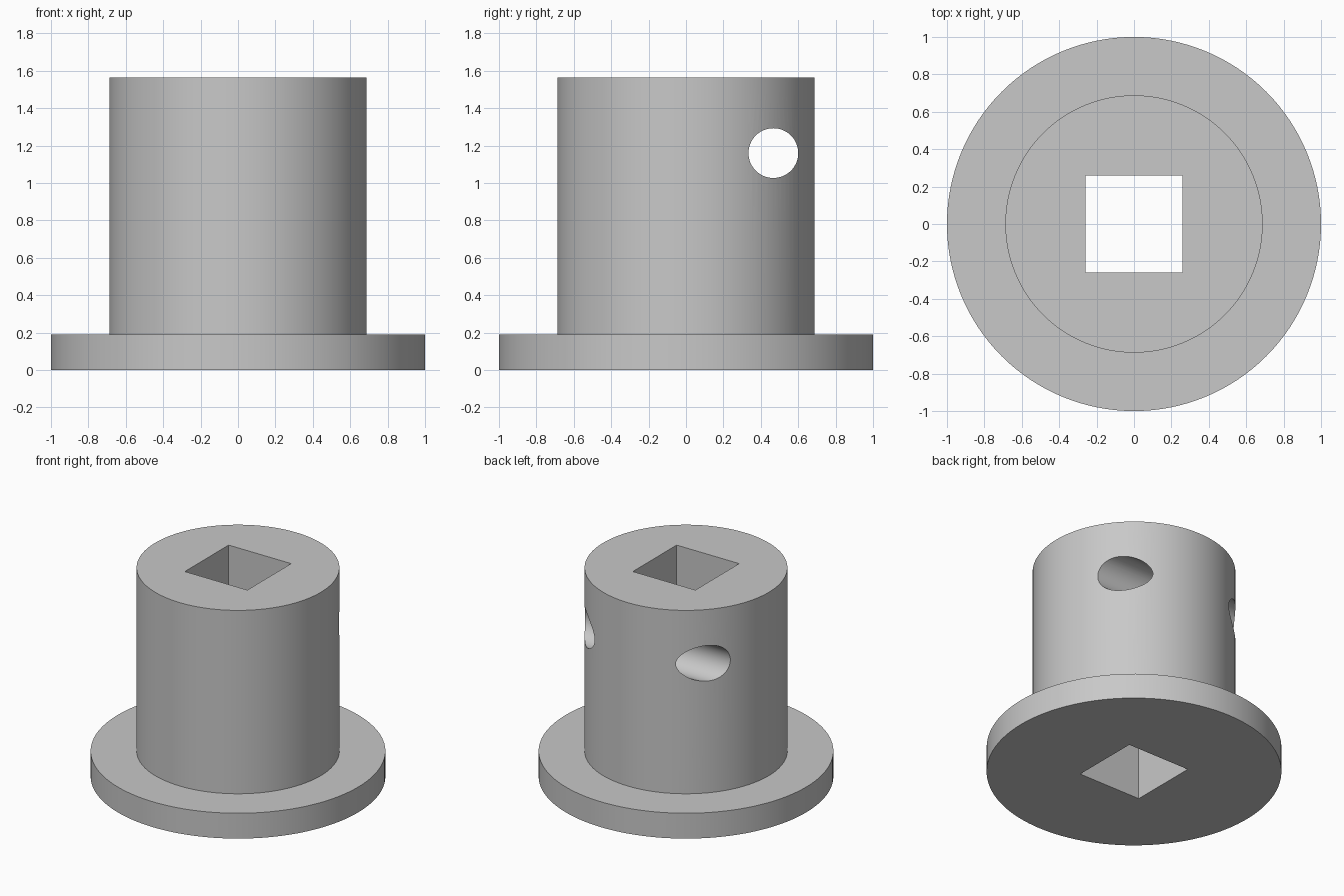
import bpy, bmesh, math
from mathutils import Matrix, Vector

cube = bpy.data.objects.get("Cube")
if cube:
    bpy.data.objects.remove(cube, do_unlink=True)

SEGMENTS = 128
FLANGE_R, FLANGE_H = 1.0, 0.19
HUB_R, HUB_TOP = 0.688, 1.563
BORE = 0.518
PIN_R, PIN_Y, PIN_Z = 0.133, 0.467, 1.16

grey = bpy.data.materials.new("plain grey")
grey.use_nodes = True
colour = (0.58, 0.58, 0.58, 1)
grey.diffuse_color = colour
grey.node_tree.nodes["Principled BSDF"].inputs["Base Color"].default_value = colour


def make_object(name, bm):
    bmesh.ops.recalc_face_normals(bm, faces=bm.faces)
    mesh = bpy.data.meshes.new(name)
    bm.to_mesh(mesh)
    bm.free()
    mesh.materials.append(grey)
    obj = bpy.data.objects.new(name, mesh)
    bpy.context.collection.objects.link(obj)
    return obj


# Flanged hub, turned from one profile and capped at both ends
bm = bmesh.new()
profile = [(FLANGE_R, 0), (FLANGE_R, FLANGE_H), (HUB_R, FLANGE_H), (HUB_R, HUB_TOP)]
points = [bm.verts.new((r, 0, z)) for r, z in profile]
edges = [bm.edges.new(pair) for pair in zip(points, points[1:])]
bmesh.ops.spin(bm, geom=points + edges, cent=(0, 0, 0), axis=(0, 0, 1),
               angle=math.tau, steps=SEGMENTS, use_duplicate=False)
bmesh.ops.remove_doubles(bm, verts=bm.verts, dist=0.0001)
bmesh.ops.holes_fill(bm, edges=[e for e in bm.edges if e.is_boundary], sides=0)
hub = make_object("flanged_hub", bm)

# Square bore cutter, right through the axis
bm = bmesh.new()
bmesh.ops.create_cube(bm, size=1, matrix=Matrix.Translation((0, 0, HUB_TOP / 2))
                      @ Matrix.Diagonal(Vector((BORE, BORE, HUB_TOP * 2, 1))))
bore_cutter = make_object("square_bore_cutter", bm)

# Cross pin hole cutter, running side to side behind the bore
bm = bmesh.new()
bmesh.ops.create_cone(bm, cap_ends=True, segments=64, radius1=PIN_R, radius2=PIN_R,
                      depth=3, matrix=Matrix.Translation((0, PIN_Y, PIN_Z))
                      @ Matrix.Rotation(math.pi / 2, 4, "Y"))
pin_cutter = make_object("pin_hole_cutter", bm)

# Cut the holes and tidy up
bpy.ops.object.select_all(action="DESELECT")
hub.select_set(True)
bpy.context.view_layer.objects.active = hub
for cutter in (bore_cutter, pin_cutter):
    cutter.hide_render = True
    cut = hub.modifiers.new(cutter.name, "BOOLEAN")
    cut.operation = "DIFFERENCE"
    cut.solver = "EXACT"
    cut.object = cutter
    bpy.ops.object.modifier_apply(modifier=cut.name)
    bpy.data.objects.remove(cutter, do_unlink=True)

bpy.ops.object.shade_smooth_by_angle(angle=math.radians(30))
